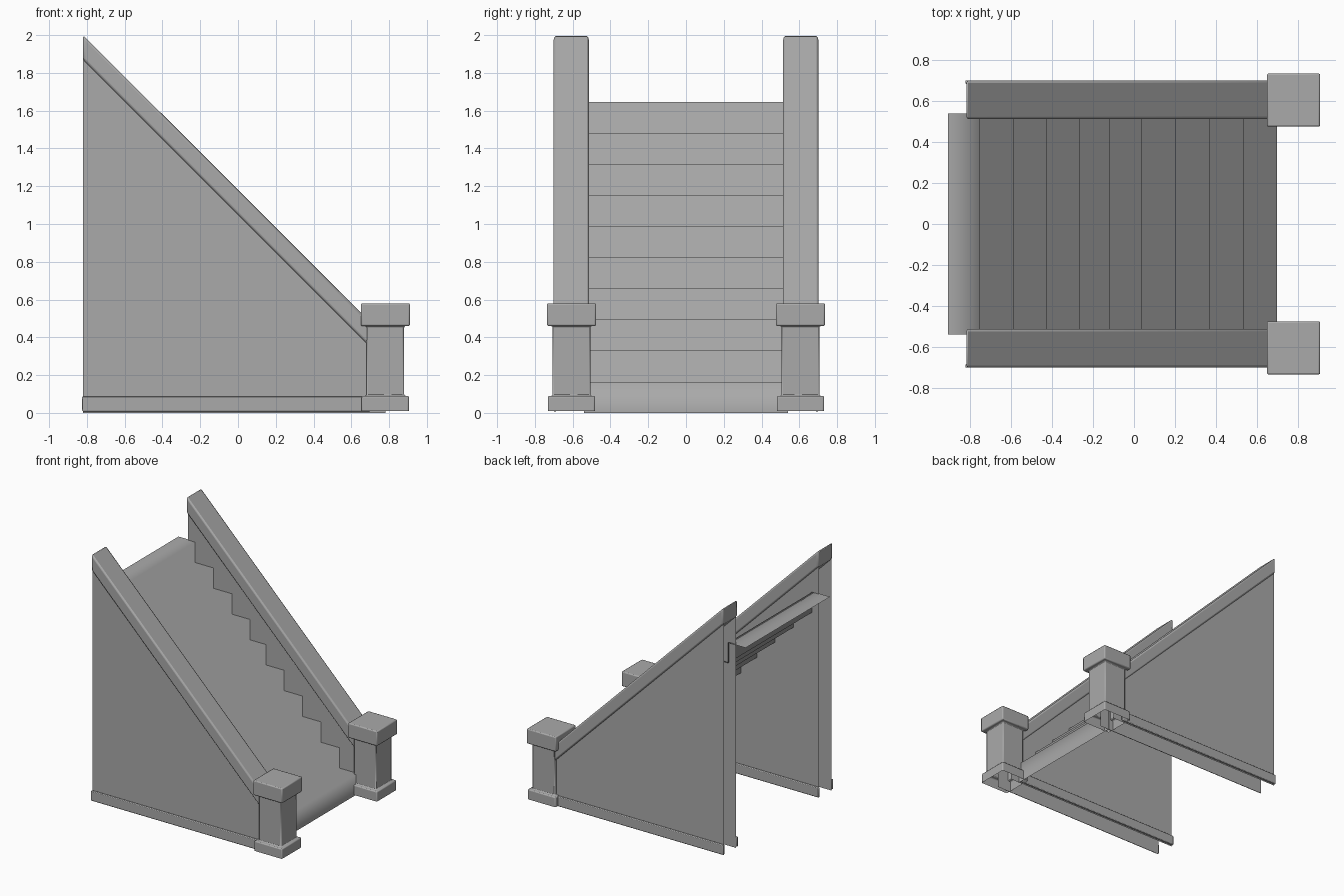
import bpy, bmesh
from mathutils import Vector

if "Cube" in bpy.data.objects:
    bpy.data.objects.remove(bpy.data.objects["Cube"])

stone = bpy.data.materials.new("plain_grey")
stone.diffuse_color = (0.4, 0.4, 0.4, 1)
stone.use_nodes = True
stone.node_tree.nodes["Principled BSDF"].inputs["Base Color"].default_value = stone.diffuse_color


def finish(name, bm, mirror=False, bevel=0.0, smooth_all=False):
    bmesh.ops.recalc_face_normals(bm, faces=bm.faces)
    me = bpy.data.meshes.new(name)
    bm.to_mesh(me)
    bm.free()
    me.materials.append(stone)
    ob = bpy.data.objects.new(name, me)
    bpy.context.collection.objects.link(ob)
    if bevel:
        mod = ob.modifiers.new("soft_edges", "BEVEL")
        mod.width, mod.segments, mod.limit_method = bevel, 2, "ANGLE"
    if mirror:
        mod = ob.modifiers.new("other_side", "MIRROR")
        mod.use_axis = (False, True, False)
        mod.use_clip = False
        mod.use_mirror_merge = False
    bpy.ops.object.select_all(action="DESELECT")
    ob.select_set(True)
    bpy.context.view_layer.objects.active = ob
    if smooth_all:
        bpy.ops.object.shade_smooth()
    else:
        bpy.ops.object.shade_smooth_by_angle(angle=0.6)
    return ob


def prism(profile, y0, y1):
    """Closed solid: an x-z profile extended from y0 to y1."""
    bm = bmesh.new()
    face = bm.faces.new([bm.verts.new((x, y0, z)) for x, z in profile])
    ext = bmesh.ops.extrude_face_region(bm, geom=[face])
    verts = [v for v in ext["geom"] if isinstance(v, bmesh.types.BMVert)]
    bmesh.ops.translate(bm, verts=verts, vec=Vector((0, y1 - y0, 0)))
    return bm


# Stairs: one open zigzag sheet of ten steps ending in a short landing
risers = [0.70, 0.535, 0.37, 0.205, 0.04, -0.12, -0.265, -0.425, -0.59, -0.755]
rise = 0.1645
path = [(risers[0], 0.0)]
for i, x in enumerate(risers):
    nxt = risers[i + 1] if i < 9 else -0.91
    path += [(x, rise * (i + 1)), (nxt, rise * (i + 1))]
bm = bmesh.new()
rows = [[bm.verts.new((x, y, z)) for y in (-0.54, 0.54)] for x, z in path]
for a, b in zip(rows, rows[1:]):
    bm.faces.new((a[0], a[1], b[1], b[0]))
finish("stairs", bm, smooth_all=True)

# Side walls: thin inner and outer sheets, open at the back and bottom
for name, y in (("inner_wall", 0.53), ("outer_wall", 0.685)):
    bm = bmesh.new()
    bm.faces.new([bm.verts.new((x, y, z)) for x, z in
                  ((-0.82, 0.0), (0.78, 0.0), (0.78, 0.29), (-0.82, 1.89))])
    finish(name, bm, mirror=True)

# Skirting strips along the foot of each wall sheet
for name, y0, y1 in (("inner_skirting", 0.513, 0.53), ("outer_skirting", 0.685, 0.702)):
    finish(name, prism([(-0.825, 0.008), (0.70, 0.008), (0.70, 0.088), (-0.825, 0.088)],
                       y0, y1), mirror=True, bevel=0.005)

# Sloping handrails
finish("handrail", prism([(-0.82, 1.87), (0.74, 0.31), (0.74, 0.44), (-0.82, 2.0)],
                         0.513, 0.702), mirror=True, bevel=0.012)

# Newel posts: base, shaft and cap as one stepped shell, open underneath
bm = bmesh.new()
rings = []
for r, z in ((0.125, 0.01), (0.125, 0.09), (0.10, 0.09),
             (0.10, 0.46), (0.13, 0.46), (0.13, 0.58)):
    rings.append([bm.verts.new((0.78 + sx * r, 0.606 + sy * r, z))
                  for sx, sy in ((-1, -1), (1, -1), (1, 1), (-1, 1))])
for a, b in zip(rings, rings[1:]):
    for k in range(4):
        bm.faces.new((a[k], a[(k + 1) % 4], b[(k + 1) % 4], b[k]))
bm.faces.new(rings[-1])
finish("newel_post", bm, mirror=True, bevel=0.008)
